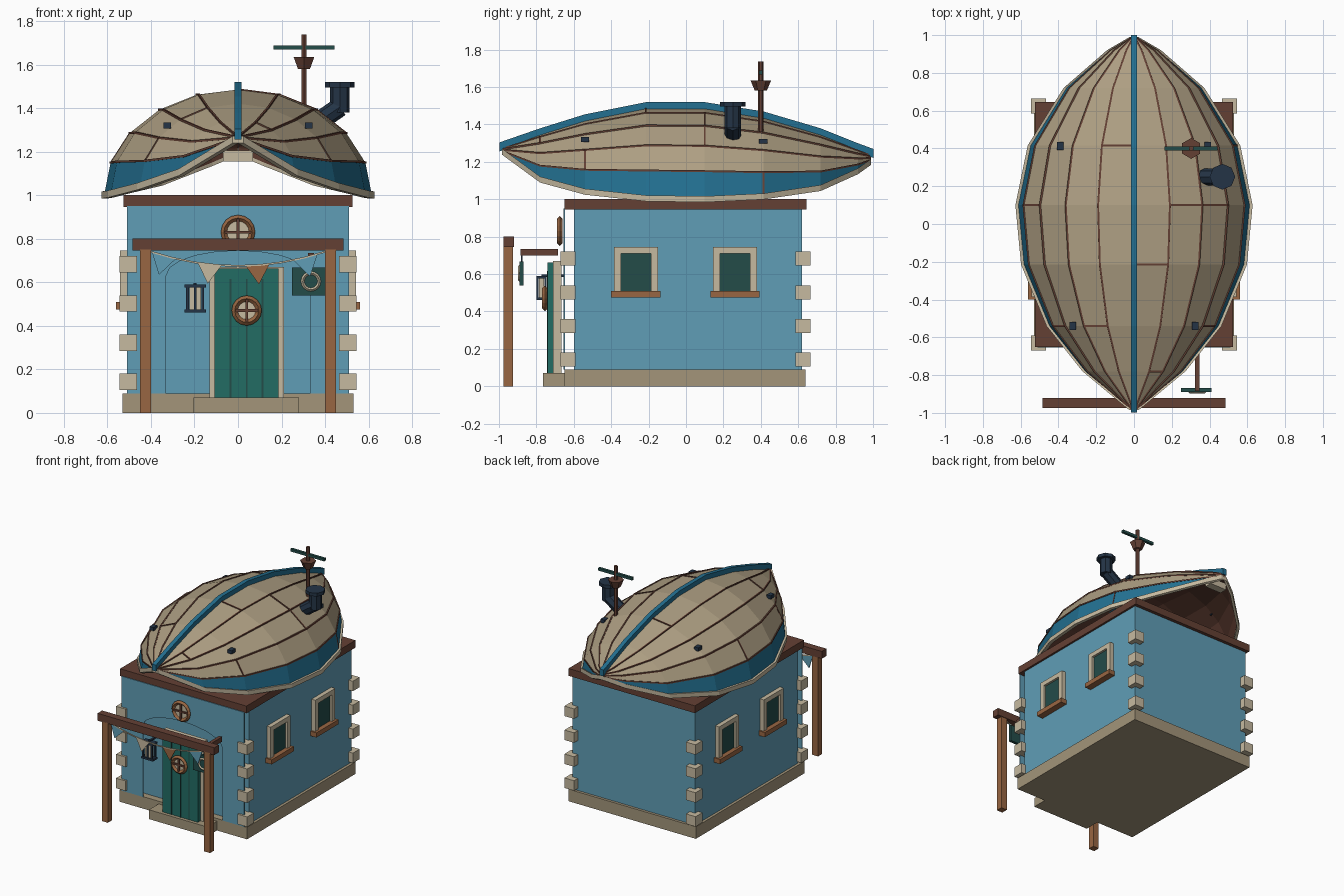
import bpy, bmesh, math
from mathutils import Matrix, Vector

if "Cube" in bpy.data.objects:
    bpy.data.objects.remove(bpy.data.objects["Cube"], do_unlink=True)


def material(name, rgb):
    lin = [((c / 255 + 0.055) / 1.055) ** 2.4 for c in rgb] + [1]
    m = bpy.data.materials.new(name)
    m.use_nodes = True
    m.diffuse_color = lin
    m.node_tree.nodes["Principled BSDF"].inputs["Base Color"].default_value = lin
    return m


WALL = material("wall_blue", (96, 157, 182))
STONE = material("base_stone", (163, 149, 122))
CREAM = material("trim_cream", (198, 186, 160))
HULL = material("hull_planks", (174, 159, 131))
BLUE = material("boat_blue", (35, 112, 145))
BROWN = material("dark_wood", (100, 64, 52))
ORANGE = material("warm_wood", (152, 102, 66))
GREEN = material("door_green", (34, 108, 100))
GLASS = material("dark_green", (35, 76, 73))
NAVY = material("iron_navy", (36, 52, 70))


def finish(name, bm, *mats):
    me = bpy.data.meshes.new(name)
    bm.to_mesh(me)
    bm.free()
    for m in mats:
        me.materials.append(m)
    ob = bpy.data.objects.new(name, me)
    bpy.context.collection.objects.link(ob)
    return ob


def box(name, mat, x, y, z):
    """Box from (low, high) ranges."""
    bm = bmesh.new()
    bmesh.ops.create_cube(bm, size=1)
    for v in bm.verts:
        v.co = Vector([(r[0] + r[1]) / 2 + c * (r[1] - r[0]) for r, c in zip((x, y, z), v.co)])
    return finish(name, bm, mat)


def rod(name, mat, a, b, r1, r2=None, sides=8):
    """Cylinder or cone between two points."""
    a, b = Vector(a), Vector(b)
    bm = bmesh.new()
    rot = (b - a).to_track_quat("Z", "Y").to_matrix().to_4x4()
    bmesh.ops.create_cone(bm, cap_ends=True, segments=sides, radius1=r1,
                          radius2=r1 if r2 is None else r2, depth=(b - a).length,
                          matrix=Matrix.Translation((a + b) / 2) @ rot)
    return finish(name, bm, mat)


def prism(name, mat, pts, y0, y1):
    """Front-facing outline in x, z pushed through y."""
    bm = bmesh.new()
    f = bm.faces.new([bm.verts.new((x, y0, z)) for x, z in pts])
    new = bmesh.ops.extrude_face_region(bm, geom=[f])["geom"]
    bmesh.ops.translate(bm, vec=(0, y1 - y0, 0), verts=[v for v in new if isinstance(v, bmesh.types.BMVert)])
    bmesh.ops.recalc_face_normals(bm, faces=bm.faces)
    return finish(name, bm, mat)


def sweep(name, mat, path, across, up):
    """Rectangular bar along a path, spanned by two fixed half vectors."""
    a, u = Vector(across), Vector(up)
    bm = bmesh.new()
    rings = [[bm.verts.new(Vector(p) + d) for d in (a + u, a - u, -a - u, u - a)] for p in path]
    for r, s in zip(rings, rings[1:]):
        for k in range(4):
            bm.faces.new((r[k], r[k - 1], s[k - 1], s[k]))
    bm.faces.new(rings[0])
    bm.faces.new(rings[-1][::-1])
    bmesh.ops.recalc_face_normals(bm, faces=bm.faces)
    return finish(name, bm, mat)


def ring(name, mat, c, r, t):
    bpy.ops.mesh.primitive_torus_add(location=c, rotation=(math.pi / 2, 0, 0), major_radius=r,
                                     minor_radius=t, major_segments=16, minor_segments=4)
    ob = bpy.context.object
    ob.name = name
    ob.data.materials.append(mat)


def porthole(name, x, y, z, r):
    ring(name + "_rim", ORANGE, (x, y, z), r - 0.01, 0.014)
    rod(name + "_pane", CREAM, (x, y + 0.01, z), (x, y, z), r - 0.01, sides=16)
    box(name + "_bar_flat", BROWN, (x - r + .01, x + r - .01), (y - .01, y), (z - .006, z + .006))
    box(name + "_bar_upright", BROWN, (x - .006, x + .006), (y - .01, y), (z - r + .01, z + r - .01))


# House body
box("base", STONE, (-.53, .53), (-.65, .64), (0, .09))
box("step", STONE, (-.205, .28), (-.765, -.6), (0, .07))
box("house_walls", WALL, (-.51, .51), (-.6, .62), (.08, .95))
box("roof_slab", BROWN, (-.525, .525), (-.65, .645), (.945, 1.0))
arch = [(.33 * math.cos(t * math.pi / 10), .63 + .115 * math.sin(t * math.pi / 10)) for t in range(11)]
prism("arched_front_wall", WALL, [(-.33, .09), (-.51, .09), (-.51, .95), (.51, .95), (.51, .09), (.33, .09)] + arch,
      -.655, -.648)
for s in (-1, 1):
    xs = sorted((s * .465, s * .545))
    for k in range(4):
        z = .105 + .18 * k
        box("corner_stone_front", CREAM, xs, (-.67, -.59), (z, z + .075))
        box("corner_stone_back", CREAM, xs, (.585, .665), (z, z + .075))

    # Side windows
    for y in (-.268, .262):
        out = lambda d: sorted((s * .505, s * d))
        box("window_glass", GLASS, out(.525), (y - .09, y + .09), (.505, .715))
        for e in (-1, 1):
            box("window_jamb", CREAM, out(.542), sorted((y + e * .08, y + e * .118)), (.505, .745))
        box("window_head", CREAM, out(.542), (y - .08, y + .08), (.71, .745))
        box("window_sill", ORANGE, out(.56), (y - .132, y + .132), (.475, .51))

    # Porch posts
    box("porch_post", ORANGE, sorted((s * .4, s * .45)), (-.975, -.925), (0, .75))
box("porch_beam", BROWN, (-.485, .485), (-.975, -.92), (.745, .8))

# Door
box("door_frame_left", CREAM, (.18, .212), (-.71, -.665), (.07, .67))
box("door_frame_right", CREAM, (-.13, -.1), (-.71, -.665), (.07, .67))
box("door_frame_top", CREAM, (-.1, .18), (-.71, -.665), (.655, .67))
box("door", GREEN, (-.108, .185), (-.74, -.7), (.07, .662))
for x in (-.035, .04, .112):
    box("door_groove", GLASS, (x - .004, x + .004), (-.743, -.738), (.07, .615))
porthole("door_porthole", .04, -.755, .47, .065)
porthole("gable_porthole", 0, -.675, .83, .075)

# Lantern
for z in (.46, .575):
    box("lantern_plate", NAVY, (-.245, -.148), (-.8, -.745), (z, z + .014))
box("lantern_light", CREAM, (-.222, -.17), (-.787, -.758), (.47, .58))
for x in (-.232, -.197, -.162):
    for y in (-.793, -.752):
        box("lantern_bar", NAVY, (x - .006, x + .006), (y - .005, y + .005), (.47, .58))
box("lantern_arm", NAVY, (-.204, -.19), (-.772, -.65), (.585, .597))

# Hanging sign
box("sign_bracket", BROWN, (.322, .348), (-.885, -.685), (.7, .735))
box("sign_board", GLASS, (.248, .41), (-.89, -.868), (.54, .667))
box("sign_hanger", NAVY, (.33, .34), (-.883, -.875), (.66, .71))
ring("sign_ring", CREAM, (.335, -.89, .604), .038, .008)


# Bunting
def sag(x):
    return .675 + .065 * (x / .4) ** 2


sweep("bunting_string", CREAM, [(x / 10, -.945, sag(x / 10)) for x in range(-4, 5)], (0, .004, 0), (0, 0, .004))
for x, mat in ((-.34, WALL), (-.13, CREAM), (.09, ORANGE), (.31, WALL)):
    tilt = .8 * x
    tip = (x + .085 * tilt, sag(x) - .088)
    prism("pennant", mat, [(x - .055, sag(x - .055)), (x + .055, sag(x + .055)), tip], -.948, -.942)

# Upturned boat: y, half width, gunwale height, ridge height
stations = [(-.985, .012, 1.255, 1.27), (-.78, .26, 1.105, 1.345), (-.54, .45, 1.04, 1.42),
            (-.215, .585, 1.005, 1.485), (.1, .615, 1.0, 1.485), (.415, .55, 1.015, 1.435),
            (.72, .36, 1.06, 1.345), (.92, .13, 1.15, 1.265), (.99, .01, 1.2, 1.235)]
grid = []
for y, w, zg, zk in stations:
    angles = [math.radians(18 * k) for k in range(-5, 6)]
    grid.append([Vector((w * math.sin(a), y, zg + (zk - zg) * math.cos(a))) for a in angles])
bm = bmesh.new()
vs = [[bm.verts.new(p) for p in row] for row in grid]
for i in range(len(vs) - 1):
    for j in range(10):
        f = bm.faces.new((vs[i][j], vs[i][j + 1], vs[i + 1][j + 1], vs[i + 1][j]))
        f.material_index = 1 if j in (0, 9) else 0
hull = finish("boat_hull", bm, HULL, BLUE, BROWN, BROWN)
shell = hull.modifiers.new("shell", "SOLIDIFY")
shell.thickness = .012
shell.offset = -1
shell.material_offset = 2

# Keel, gunwales and plank seams
sweep("keel", BLUE, [(0, y * 1.012 if abs(y) > .95 else y, zk + .01) for y, w, zg, zk in stations],
      (.016, 0, 0), (0, 0, .024))
for j in (0, 10):
    sweep("gunwale", CREAM, [row[j] for row in grid], (.013, 0, 0), (0, 0, .016))
for j in (1, 2, 3, 4, 6, 7, 8, 9):
    sweep("plank_seam", BROWN, [row[j] for row in grid], (.005, 0, 0), (0, 0, .005))
for i, j in ((5, 4), (4, 6), (4, 1), (3, 5), (2, 3), (2, 8), (4, 7), (5, 9), (1, 6), (2, 1)):
    sweep("plank_joint", BROWN, [grid[i][j], grid[i][j + 1]], (0, .005, 0), (0, 0, .005))
box("stern_block", CREAM, (-.07, .07), (.87, .93), (1.155, 1.205))
for x, y, z in ((.325, -.54, 1.32), (.39, .413, 1.31)):
    for s in (-1, 1):
        box("hull_cleat", NAVY, (s * x - .017, s * x + .017), (y - .022, y + .022), (z - .013, z + .013))

# Stove pipe
rod("pipe_elbow", NAVY, (.36, .25, 1.33), (.468, .25, 1.405), .045)
rod("pipe_stack", NAVY, (.468, .25, 1.38), (.468, .25, 1.5), .045)
rod("pipe_cap", NAVY, (.468, .25, 1.495), (.468, .25, 1.52), .068)

# Mast with lookout
rod("mast", BROWN, (.303, .4, 1.33), (.303, .4, 1.737), .014, sides=6)
rod("lookout", BROWN, (.303, .4, 1.58), (.303, .4, 1.635), .032, .055, sides=6)
box("mast_crossbar", GLASS, (.162, .443), (.39, .41), (1.668, 1.688))
